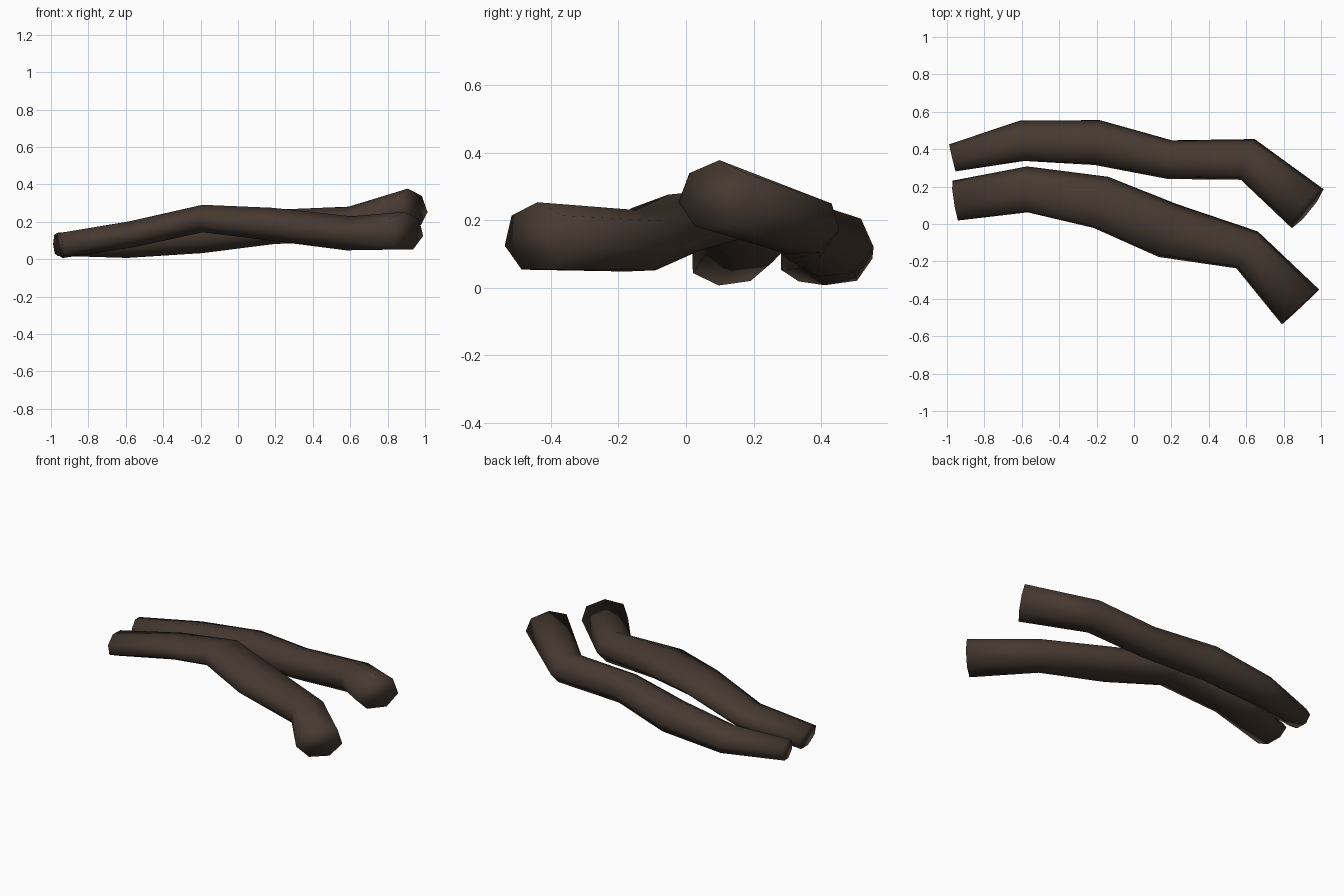
import bpy, bmesh, math
from mathutils import Vector

if "Cube" in bpy.data.objects:
    bpy.data.objects.remove(bpy.data.objects["Cube"])

SIDES = 7

bark = bpy.data.materials.new("dark_brown_bark")
bark.diffuse_color = (0.062, 0.042, 0.031, 1)
bark.use_nodes = True
bark.node_tree.nodes["Principled BSDF"].inputs["Base Color"].default_value = bark.diffuse_color


def branch(name, stations):
    """Loft seven-sided oval rings along a path of (x, y, z, half width, half height)."""
    bm = bmesh.new()
    pts = [Vector(s[:3]) for s in stations]
    last = len(pts) - 1
    rings = []
    for i, (p, s) in enumerate(zip(pts, stations)):
        # each ring faces the average direction of its neighbouring segments
        t = Vector()
        if i > 0:
            t += (p - pts[i - 1]).normalized()
        if i < last:
            t += (pts[i + 1] - p).normalized()
        t.normalize()
        side = Vector((0, 0, 1)).cross(t).normalized()
        up = t.cross(side)
        roll = math.pi / 2 + math.radians(13) * (1 - i / last)
        ring = []
        for k in range(SIDES):
            a = roll + 2 * math.pi * k / SIDES
            ring.append(bm.verts.new(p + side * (s[3] * math.cos(a)) + up * (s[4] * math.sin(a))))
        rings.append(ring)
    # bark walls
    for a, b in zip(rings, rings[1:]):
        for k in range(SIDES):
            n = (k + 1) % SIDES
            bm.faces.new((a[k], a[n], b[n], b[k]))
    # cut ends
    bm.faces.new(rings[0])
    bm.faces.new(rings[-1])
    bmesh.ops.recalc_face_normals(bm, faces=bm.faces[:])
    for f in bm.faces:
        f.smooth = True
    me = bpy.data.meshes.new(name)
    bm.to_mesh(me)
    bm.free()
    me.materials.append(bark)
    ob = bpy.data.objects.new(name, me)
    bpy.context.collection.objects.link(ob)
    return ob


# back branch, rising to the right
branch("back_branch", [
    (-0.970, 0.350, 0.080, 0.078, 0.063),
    (-0.600, 0.440, 0.090, 0.113, 0.086),
    (-0.200, 0.432, 0.130, 0.125, 0.103),
    (0.190, 0.342, 0.170, 0.107, 0.095),
    (0.605, 0.345, 0.187, 0.118, 0.095),
    (0.925, 0.085, 0.275, 0.138, 0.105),
])

# front branch, arched in the middle
branch("front_branch", [
    (-0.953, 0.120, 0.073, 0.113, 0.069),
    (-0.573, 0.180, 0.132, 0.128, 0.072),
    (-0.180, 0.112, 0.216, 0.147, 0.076),
    (0.180, -0.038, 0.186, 0.154, 0.090),
    (0.605, -0.140, 0.135, 0.117, 0.095),
    (0.890, -0.443, 0.148, 0.140, 0.105),
])
